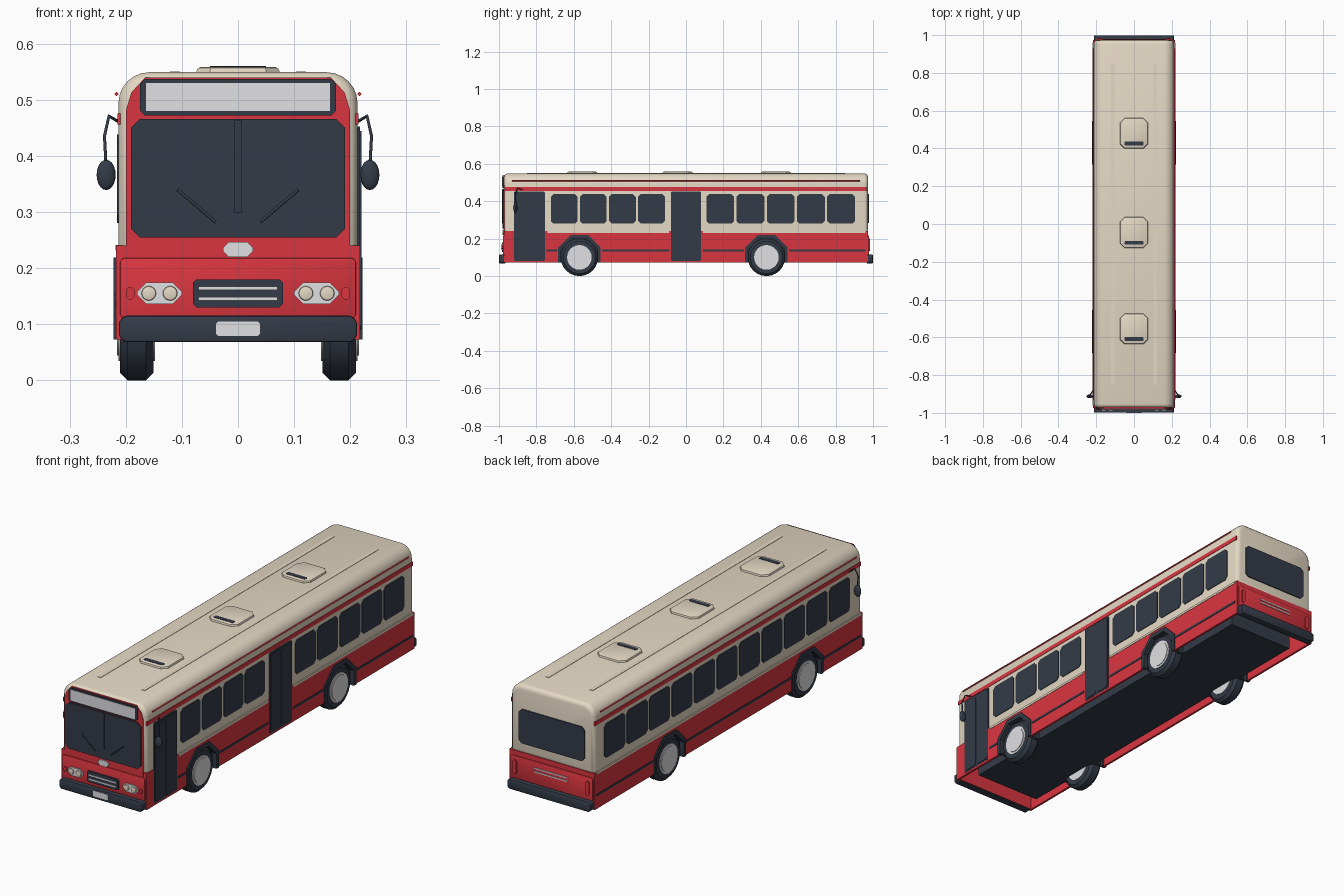
import bpy, bmesh
from math import radians, sin, cos, pi
from mathutils import Matrix

cube = bpy.data.objects.get("Cube")
if cube:
    bpy.data.objects.remove(cube)


def material(name, r, g, b):
    m = bpy.data.materials.new(name)
    m.use_nodes = True
    m.diffuse_color = (r, g, b, 1)
    m.node_tree.nodes["Principled BSDF"].inputs["Base Color"].default_value = (r, g, b, 1)
    return m


RED = material("red paint", 0.7, 0.036, 0.05)
CREAM = material("cream paint", 0.78, 0.69, 0.55)
DARK = material("dark glass and rubber", 0.034, 0.044, 0.064)
GREY = material("light grey metal", 0.75, 0.75, 0.77)


def finish(name, bm, mat):
    bmesh.ops.recalc_face_normals(bm, faces=bm.faces)
    me = bpy.data.meshes.new(name)
    bm.to_mesh(me)
    bm.free()
    me.materials.append(mat)
    me.shade_smooth()
    me.set_sharp_from_angle(angle=radians(32))
    ob = bpy.data.objects.new(name, me)
    bpy.context.collection.objects.link(ob)


def prism(name, pts, axis, a, b, mat, bevel=0, caps_only=False, segments=2):
    """Extrude a 2D outline along an axis from a to b."""
    def place(p, t):
        c = list(p)
        c.insert(axis, t)
        return c
    bm = bmesh.new()
    one = [bm.verts.new(place(p, a)) for p in pts]
    two = [bm.verts.new(place(p, b)) for p in pts]
    caps = [bm.faces.new(one), bm.faces.new(two)]
    for i in range(len(pts)):
        j = (i + 1) % len(pts)
        bm.faces.new((one[i], one[j], two[j], two[i]))
    bmesh.ops.recalc_face_normals(bm, faces=bm.faces)
    if bevel:
        edges = [e for f in caps for e in f.edges] if caps_only else bm.edges[:]
        bmesh.ops.bevel(bm, geom=edges, offset=bevel, segments=segments,
                        profile=0.5, affect='EDGES')
    finish(name, bm, mat)


def rect(u0, u1, v0, v1, c=0):
    """Rectangle outline with corners cut by c."""
    if not c:
        return [(u0, v0), (u1, v0), (u1, v1), (u0, v1)]
    return [(u0 + c, v0), (u1 - c, v0), (u1, v0 + c), (u1, v1 - c),
            (u1 - c, v1), (u0 + c, v1), (u0, v1 - c), (u0, v0 + c)]


def circle(u, v, r, n=24):
    return [(u + r * cos(2 * pi * i / n), v + r * sin(2 * pi * i / n)) for i in range(n)]


def tube(name, pts, radius, mat):
    cu = bpy.data.curves.new(name, 'CURVE')
    cu.dimensions = '3D'
    cu.bevel_depth = radius
    cu.bevel_resolution = 1
    cu.use_fill_caps = True
    sp = cu.splines.new('POLY')
    sp.points.add(len(pts) - 1)
    for p, q in zip(sp.points, pts):
        p.co = (*q, 1)
    cu.materials.append(mat)
    bpy.context.collection.objects.link(bpy.data.objects.new(name, cu))


WHEELS = (-0.57, 0.43)


def arch(y, half, top):
    """Half-octagon wheel opening."""
    k = half * 0.42
    return [(y - half, 0.073), (y - half, top - half + k), (y - k, top),
            (y + k, top), (y + half, top - half + k), (y + half, 0.073)]


# Upper shell with rounded roof shoulders
R, W, TOP = 0.055, 0.213, 0.549
arc = [(W - R + R * cos(i * pi / 12), TOP - R + R * sin(i * pi / 12)) for i in range(7)]
outline = [(-W, 0.23), (W, 0.23)] + arc + [(-x, z) for x, z in reversed(arc)]
prism("upper_shell", outline, 1, -0.973, 0.973, CREAM, 0.02, True, 3)

# Floor, hanging chassis box and lower ends
prism("floor", rect(-0.21, 0.21, -0.965, 0.965), 2, 0.21, 0.236, RED)
prism("chassis", rect(-0.168, 0.168, -0.88, 0.88), 2, 0.073, 0.215, DARK)
for e, end in ((-1, "front"), (1, "rear")):
    prism(end + "_lower_wall", rect(-0.217, 0.217, 0.073, 0.24), 1, e * 0.962, e * 0.974, RED)
    prism(end + "_bumper", rect(-0.212, 0.212, 0.068, 0.115, 0.01), 1, e * 0.965, e * 0.999, DARK, 0.004)
    prism(end + "_apron", rect(-0.21, 0.21, 0.11, 0.218, 0.006), 1, e * 0.97, e * 0.979, RED, 0.002)

# Both sides: skirts, arches, wheels, trims
skirt = [(-0.97, 0.073)] + [p for y in WHEELS for p in arch(y, 0.102, 0.206)]
skirt += [(0.97, 0.073), (0.97, 0.24), (-0.97, 0.24)]
for s, side in ((1, "left"), (-1, "right")):
    prism(side + "_skirt", skirt, 0, s * 0.207, s * 0.217, RED)
    prism(side + "_stripe", rect(-0.966, 0.966, 0.456, 0.475), 0, s * 0.209, s * 0.2148, RED)
    prism(side + "_gutter", circle(s * 0.2165, 0.51, 0.004, 4), 1, -0.93, 0.93, RED)
    belts = ((-0.74, -0.09), (0.09, 0.96)) if s > 0 else ((-0.96, 0.96),)
    for a, b in belts:
        prism(side + "_belt", rect(a, b, 0.231, 0.241), 0, s * 0.21, s * 0.2185, CREAM)
    rails = [(-0.45, -0.09), (0.09, 0.31), (-0.745, -0.69)] if s > 0 else [(-0.45, 0.31), (-0.96, -0.69)]
    for a, b in rails + [(0.55, 0.96)]:
        prism(side + "_rub_rail", rect(a, b, 0.131, 0.141), 0, s * 0.212, s * 0.219, DARK)

    for y, axle in zip(WHEELS, ("front", "rear")):
        tag = side + "_" + axle
        ring = arch(y, 0.114, 0.219) + arch(y, 0.097, 0.199)[::-1]
        prism(tag + "_arch", ring, 0, s * 0.2, s * 0.222, DARK)
        prism(tag + "_wheel_well", arch(y, 0.11, 0.215), 0, s * 0.16, s * 0.19, DARK)
        prism(tag + "_tyre", circle(y, 0.1, 0.1), 0, s * 0.151, s * 0.21, DARK, 0.013, True, 1)
        prism(tag + "_rim", circle(y, 0.1, 0.066), 0, s * 0.148, s * 0.213, GREY)
        prism(tag + "_hub", circle(y, 0.1, 0.056), 0, s * 0.205, s * 0.216, GREY)

    # Side windows in even rows
    rows = ((-0.722, 4, 0.1555), (0.109, 5, 0.1615)) if s > 0 else ((-0.885, 11, 0.1635),)
    for start, count, step in rows:
        for i in range(count):
            y = start + i * step
            prism(side + "_window", rect(y, y + step - 0.013, 0.28, 0.438, 0.014),
                  0, s * 0.209, s * 0.216, DARK)

    # Mirrors
    tube(side + "_mirror_arm", [(s * x, y, z) for x, y, z in (
        (0.208, -0.87, 0.458), (0.23, -0.9, 0.471), (0.238, -0.912, 0.435), (0.235, -0.912, 0.38))],
        0.003, DARK)
    bm = bmesh.new()
    bmesh.ops.create_uvsphere(bm, u_segments=16, v_segments=10, radius=1,
                              matrix=Matrix.Translation((s * 0.235, -0.912, 0.366))
                              @ Matrix.Diagonal((0.017, 0.01, 0.027, 1)))
    finish(side + "_mirror", bm, DARK)

    # Front lamps
    prism(side + "_lamp_plate", rect(s * 0.14 - 0.04, s * 0.14 + 0.04, 0.136, 0.174, 0.016),
          1, -0.976, -0.984, GREY)
    for x in (0.121, 0.159):
        prism(side + "_headlamp", circle(s * x, 0.155, 0.013, 16), 1, -0.98, -0.99, CREAM, 0.003, True)
    prism(side + "_indicator", rect(s * 0.192 - 0.008, s * 0.192 + 0.008, 0.144, 0.166, 0.005),
          1, -0.976, -0.984, RED)

    # Tail lamps, wipers, roof ribs
    prism(side + "_tail_lamp", rect(s * 0.185 - 0.009, s * 0.185 + 0.009, 0.135, 0.2, 0.006),
          1, 0.976, 0.984, RED)
    tube(side + "_wiper", [(s * 0.04, -0.982, 0.282), (s * 0.108, -0.982, 0.34)], 0.003, DARK)
    prism(side + "_roof_rib", rect(s * 0.112 - 0.009, s * 0.112 + 0.009, -0.85, 0.85),
          2, 0.545, 0.5505, CREAM)

# Doors, each with two leaves
for name, a, b in (("front_door", -0.92, -0.755), ("middle_door", -0.08, 0.08)):
    prism(name, rect(a, b, 0.082, 0.452, 0.004), 0, 0.209, 0.2178, DARK)
    mid = (a + b) / 2
    for u, v in ((a + 0.006, mid - 0.003), (mid + 0.003, b - 0.006)):
        prism(name + "_leaf", rect(u, v, 0.09, 0.444, 0.008), 0, 0.215, 0.2198, DARK)

# Front mask, windscreen and sign
half = [(0.2, 0.22), (0.2, 0.48), (0.19, 0.513), (0.165, 0.54)]
prism("front_mask", half + [(-x, z) for x, z in reversed(half)], 1, -0.955, -0.9755, RED)
prism("windscreen", rect(-0.191, 0.191, 0.254, 0.466, 0.016), 1, -0.972, -0.981, DARK)
prism("windscreen_divider", rect(-0.006, 0.006, 0.298, 0.464), 1, -0.978, -0.984, DARK)
prism("sign_frame", rect(-0.175, 0.175, 0.472, 0.537, 0.009), 1, -0.972, -0.982, DARK)
prism("sign_panel", rect(-0.164, 0.164, 0.48, 0.53), 1, -0.978, -0.984, GREY)
prism("front_badge", rect(-0.027, 0.027, 0.22, 0.246, 0.01), 1, -0.973, -0.981, GREY)
prism("grille", rect(-0.08, 0.08, 0.13, 0.18, 0.006), 1, -0.976, -0.985, DARK)
for z in (0.145, 0.164):
    prism("grille_bar", rect(-0.07, 0.07, z - 0.003, z + 0.003), 1, -0.981, -0.988, GREY)
prism("number_plate", rect(-0.039, 0.039, 0.079, 0.105, 0.004), 1, -0.995, -1.0, GREY)

# Rear window and vent bars
prism("rear_window", rect(-0.167, 0.167, 0.283, 0.44, 0.014), 1, 0.97, 0.978, DARK)
for z in (0.172, 0.188):
    prism("rear_bar", rect(-0.085, 0.085, z - 0.0025, z + 0.0025), 1, 0.976, 0.983, GREY)

# Roof hatches
for y in (0.48, -0.045, -0.555):
    prism("roof_hatch", rect(-0.074, 0.074, y - 0.081, y + 0.081, 0.024), 2, 0.538, 0.5585, CREAM, 0.008, True)
    prism("hatch_slot", rect(-0.05, 0.05, y - 0.064, y - 0.044, 0.004), 2, 0.555, 0.56, DARK)
